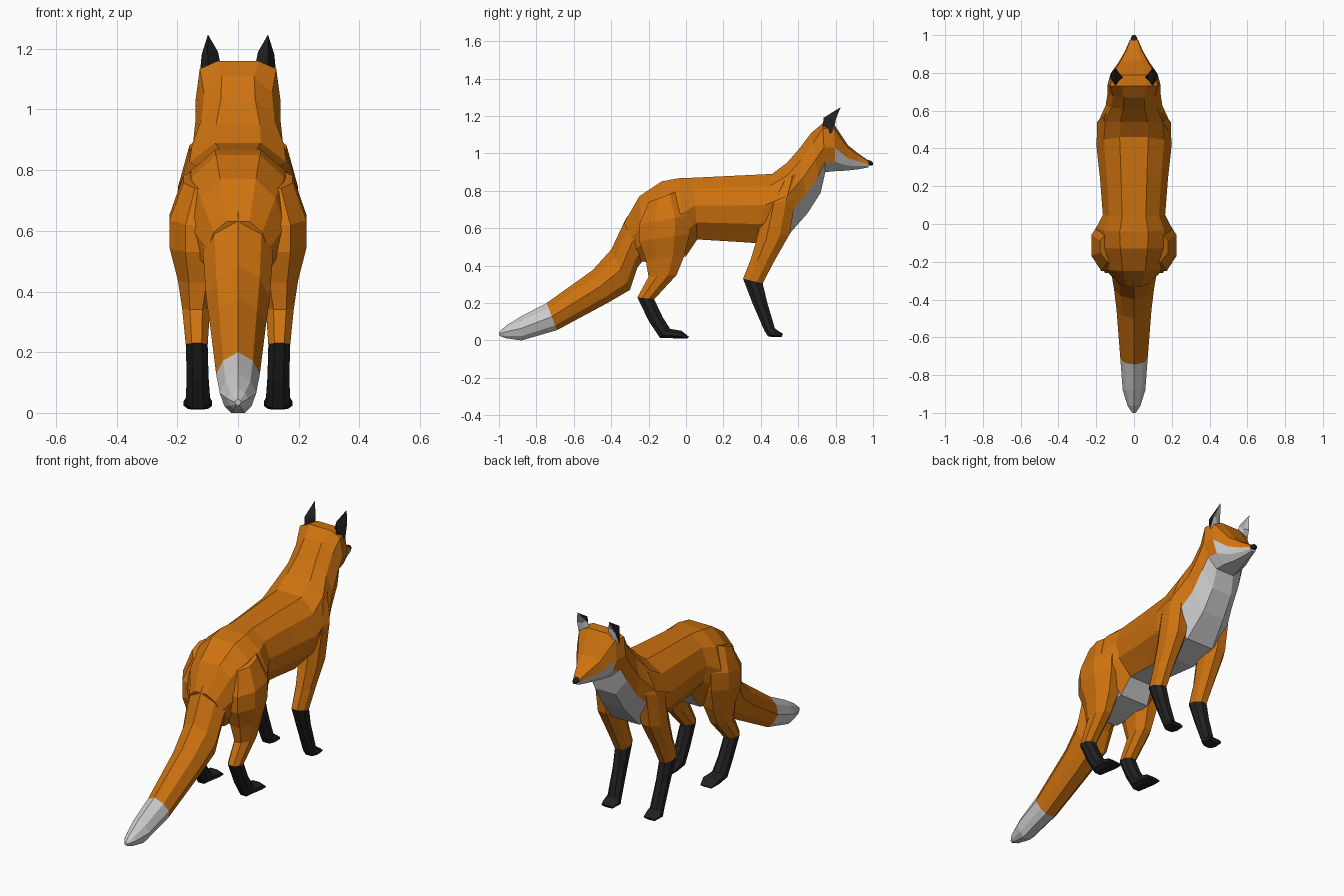
import bpy, bmesh
from mathutils import Vector


def material(name, rgb):
    m = bpy.data.materials.new(name)
    m.diffuse_color = (*rgb, 1)
    return m


ORANGE, WHITE, BLACK = 0, 1, 2
MATS = [material("fur_orange", (0.62, 0.17, 0.005)),
        material("fur_white", (0.6, 0.6, 0.6)),
        material("fur_black", (0.015, 0.015, 0.015))]

# Right halves of the cross-sections, top to bottom: (across, up)
TRUNK = [(0.38, 1), (0.8, 0.65), (1, 0.1), (0.9, -0.45), (0.45, -1)]
SKULL = [(0.48, 1), (0.9, 0.8), (1, 0.0), (0.8, -0.6), (0.4, -1)]
TAIL = [(0, 1), (0.68, 0.62), (1, 0), (0.75, -0.65), (0.38, -1)]
LEG = [(0.45, 1), (1, 0.4), (1, -0.4), (0.45, -1)]


def finish(name, bm):
    bmesh.ops.recalc_face_normals(bm, faces=bm.faces[:])
    me = bpy.data.meshes.new(name)
    bm.to_mesh(me)
    bm.free()
    for m in MATS:
        me.materials.append(m)
    ob = bpy.data.objects.new(name, me)
    bpy.context.collection.objects.link(ob)
    return ob


def loft(name, rings, profiles, colour, side=1):
    """Skin rings (top_y, top_z, low_y, low_z, half_width[, centre_x]);
    colour(ring, strip) takes the strip count from the lower middle."""
    bm = bmesh.new()
    loops = []
    for i, (ty, tz, ly, lz, hw, *cx) in enumerate(rings):
        top, low = Vector((0, ty, tz)), Vector((0, ly, lz))
        c, up = (top + low) / 2, (top - low) / 2
        c.x = side * (cx[0] if cx else 0)
        half = profiles[i] if isinstance(profiles, list) and isinstance(profiles[0], list) else profiles
        pts = list(half) + [(-u, v) for u, v in reversed(half) if u > 0]
        loops.append([bm.verts.new(c + up * v + Vector((u * hw, 0, 0))) for u, v in pts])
    n = len(loops[0])
    mid = len(half) - 1
    for i in range(len(loops) - 1):
        a, b = loops[i], loops[i + 1]
        for j in range(n):
            k = (j + 1) % n
            f = bm.faces.new((a[j], a[k], b[k], b[j]))
            f.material_index = colour(i, abs(j - mid))
    bm.faces.new(loops[0]).material_index = colour(0, 9)
    bm.faces.new(loops[-1]).material_index = colour(len(loops) - 2, 0)
    return finish(name, bm)


# Trunk, neck and head in one skin
body = [(-0.33, 0.63, -0.26, 0.43, 0.10), (-0.25, 0.77, -0.22, 0.42, 0.155),
        (-0.13, 0.85, -0.12, 0.43, 0.19), (-0.04, 0.867, 0.0, 0.45, 0.20),
        (0.04, 0.87, 0.06, 0.54, 0.165), (0.25, 0.88, 0.23, 0.53, 0.18),
        (0.46, 0.89, 0.38, 0.52, 0.20), (0.54, 0.95, 0.54, 0.555, 0.19),
        (0.61, 1.03, 0.65, 0.68, 0.15), (0.67, 1.11, 0.72, 0.79, 0.14)]
head = [(0.73, 1.16, 0.745, 0.90, 0.14), (0.79, 1.158, 0.80, 0.905, 0.125),
        (0.865, 1.045, 0.86, 0.908, 0.078), (0.92, 1.0, 0.92, 0.915, 0.045),
        (0.975, 0.962, 0.975, 0.925, 0.022)]
# How many strips up from the underside are white, per span
white = [0, 0, 1, 0, 0, 0, 0, 1, 1, 1, 1, 2, 2, 2]
loft("body_and_head", body + head, [TRUNK] * len(body) + [SKULL] * len(head),
     lambda i, d: WHITE if d <= white[i] else ORANGE)

# Nose
loft("nose", [(0.967, 0.966, 0.973, 0.938, 0.02), (0.99, 0.961, 0.99, 0.934, 0.015),
              (1.0, 0.95, 1.0, 0.938, 0.007)], TRUNK, lambda i, d: BLACK)

# Tail with a white tip
tail = [(-0.22, 0.76, -0.21, 0.45, 0.12), (-0.32, 0.655, -0.26, 0.39, 0.115),
        (-0.40, 0.485, -0.30, 0.27, 0.105), (-0.50, 0.375, -0.42, 0.20, 0.092),
        (-0.745, 0.20, -0.69, 0.055, 0.072), (-0.88, 0.13, -0.88, 0.0, 0.06),
        (-0.96, 0.08, -0.965, 0.012, 0.034), (-1.0, 0.045, -0.998, 0.025, 0.01)]
loft("tail", tail, TAIL, lambda i, d: WHITE if i >= 4 else ORANGE)

# Legs: front edge, back edge, half width, centre
front_leg = [(0.60, 0.90, 0.50, 0.84, 0.04, 0.12), (0.585, 0.76, 0.42, 0.72, 0.065, 0.132),
             (0.555, 0.57, 0.375, 0.53, 0.058, 0.135), (0.47, 0.42, 0.345, 0.43, 0.045, 0.138),
             (0.41, 0.305, 0.305, 0.33, 0.038, 0.138), (0.435, 0.20, 0.355, 0.20, 0.034, 0.135),
             (0.475, 0.065, 0.42, 0.05, 0.036, 0.132), (0.495, 0.05, 0.44, 0.02, 0.044, 0.132),
             (0.52, 0.035, 0.51, 0.018, 0.034, 0.132)]
hind_leg = [(-0.04, 0.80, -0.20, 0.74, 0.07, 0.11), (0.025, 0.67, -0.25, 0.62, 0.095, 0.13),
            (0.02, 0.57, -0.25, 0.53, 0.095, 0.13), (-0.01, 0.45, -0.215, 0.43, 0.065, 0.133),
            (-0.05, 0.35, -0.20, 0.34, 0.046, 0.138), (-0.17, 0.22, -0.26, 0.23, 0.036, 0.136),
            (-0.125, 0.125, -0.20, 0.105, 0.036, 0.133), (-0.085, 0.062, -0.14, 0.014, 0.04, 0.132),
            (-0.025, 0.052, -0.05, 0.011, 0.047, 0.132), (0.015, 0.02, 0.008, 0.011, 0.034, 0.132)]
for side, label in ((1, "right"), (-1, "left")):
    loft("front_leg_" + label, front_leg, LEG, lambda i, d: BLACK if i >= 4 else ORANGE, side)
    loft("hind_leg_" + label, hind_leg, LEG, lambda i, d: BLACK if i >= 5 else ORANGE, side)

    # Ear: black shell with a pale inner face
    bm = bmesh.new()
    base, mid = [[bm.verts.new((side * x, y, z)) for x, y, z in ring] for ring in (
        [(0.126, 0.775, 1.11), (0.095, 0.73, 1.11), (0.056, 0.77, 1.14), (0.09, 0.792, 1.11)],
        [(0.12, 0.80, 1.18), (0.10, 0.735, 1.19), (0.066, 0.785, 1.19), (0.094, 0.785, 1.18)])]
    tip = bm.verts.new((side * 0.099, 0.827, 1.247))
    for j in range(4):
        k = (j + 1) % 4
        colour = WHITE if j >= 2 else BLACK
        bm.faces.new((base[j], base[k], mid[k], mid[j])).material_index = colour
        bm.faces.new((mid[j], mid[k], tip)).material_index = colour
    bm.faces.new(base).material_index = BLACK
    finish("ear_" + label, bm)
